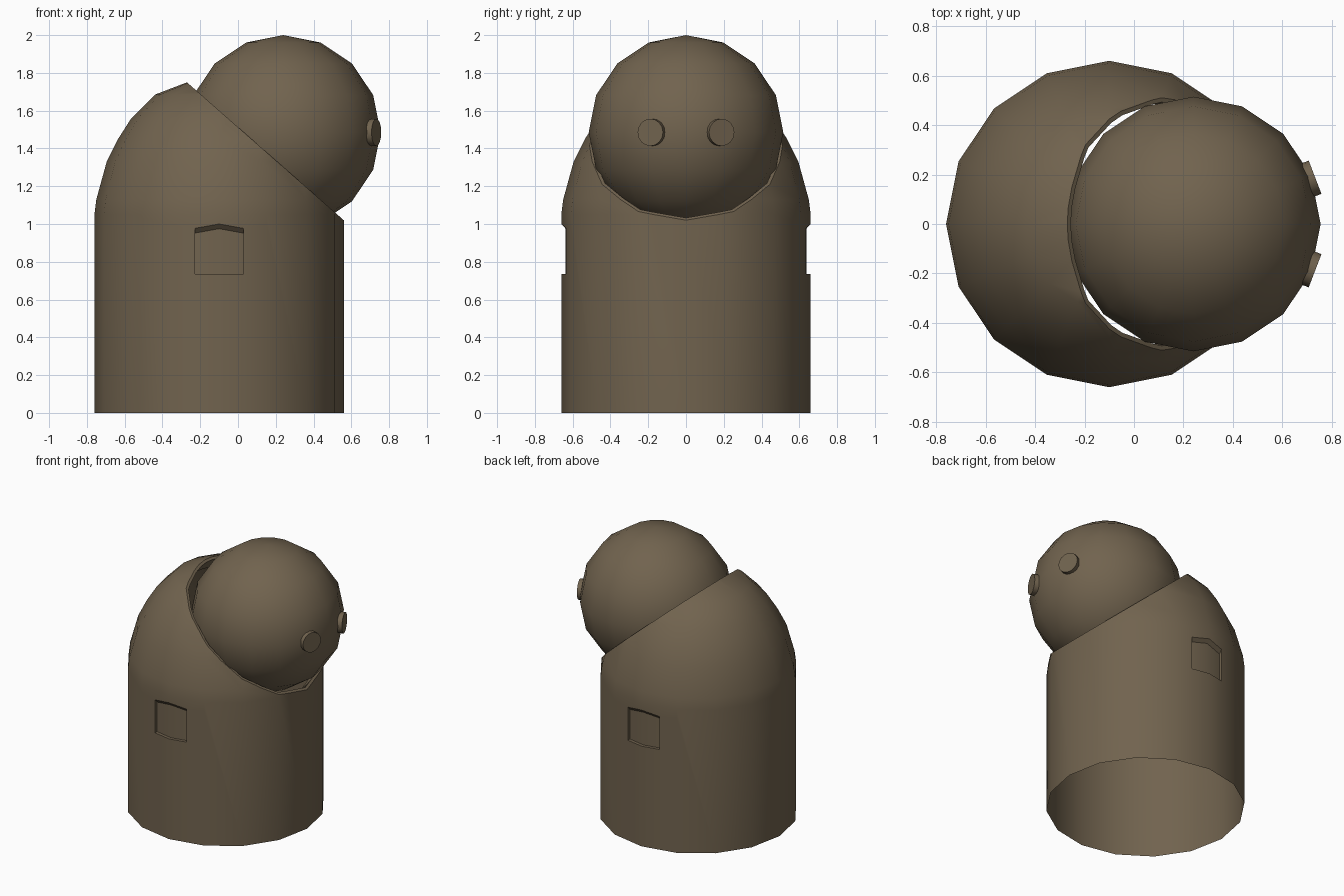
import bpy, bmesh, math
from mathutils import Vector, Matrix

if "Cube" in bpy.data.objects:
    bpy.data.objects.remove(bpy.data.objects["Cube"])

clay = bpy.data.materials.new("brown_clay")
clay.diffuse_color = (0.165, 0.125, 0.077, 1)
clay.use_nodes = True
clay.node_tree.nodes["Principled BSDF"].inputs["Base Color"].default_value = clay.diffuse_color


def finish(bm, name):
    mesh = bpy.data.meshes.new(name)
    bm.to_mesh(mesh)
    bm.free()
    ob = bpy.data.objects.new(name, mesh)
    bpy.context.collection.objects.link(ob)
    mesh.materials.append(clay)
    bpy.ops.object.select_all(action='DESELECT')
    ob.select_set(True)
    bpy.context.view_layer.objects.active = ob
    bpy.ops.object.shade_smooth_by_angle(angle=math.radians(35))
    return ob


# Hooded body: 16-sided lathe, open underneath
SIDES, CX = 16, -0.10
profile = [(.66, 0), (.66, 1.05), (.65, 1.13), (.595, 1.33), (.535, 1.45),
           (.465, 1.56), (.34, 1.685), (.17, 1.75), (.02, 1.775)]
bm = bmesh.new()
rings = [[bm.verts.new((CX + r * math.cos(2 * math.pi * i / SIDES),
                        r * math.sin(2 * math.pi * i / SIDES), z))
          for i in range(SIDES)] for r, z in profile]
for a, b in zip(rings, rings[1:]):
    for i in range(SIDES):
        j = (i + 1) % SIDES
        bm.faces.new((a[i], a[j], b[j], b[i]))

# Slanted opening for the head
normal = Vector((0.73, 0, 0.83)).normalized()
bmesh.ops.bisect_plane(bm, geom=bm.verts[:] + bm.edges[:] + bm.faces[:],
                       plane_co=(0.56, 0, 1.02), plane_no=normal, clear_outer=True)

# Opening lip and inner wall
rim = [e for e in bm.edges if e.is_boundary and min(v.co.z for v in e.verts) > 0.5]
middle = Vector((0.145, 0, 1.385))
for scale, depth in ((0.965, 0), (1.0, 0.12)):
    new = bmesh.ops.extrude_edge_only(bm, edges=rim)["geom"]
    for v in (g for g in new if isinstance(g, bmesh.types.BMVert)):
        v.co = middle + (v.co - middle) * scale - normal * depth
    rim = [g for g in new if isinstance(g, bmesh.types.BMEdge) and g.is_boundary]

# Recessed pocket on each side
for side in (-1, 1):
    for co, no in (((-.228, 0, 0), (1, 0, 0)), ((.028, 0, 0), (1, 0, 0)),
                   ((0, 0, .735), (0, 0, 1)), ((0, 0, .99), (0, 0, 1))):
        faces = [f for f in bm.faces if f.calc_center_median().y * side > 0.6
                 and f.calc_center_median().z < 1.04
                 and abs(f.calc_center_median().x - CX) < 0.2]
        edges = list({e for f in faces for e in f.edges})
        verts = list({v for f in faces for v in f.verts})
        bmesh.ops.bisect_plane(bm, geom=verts + edges + faces, plane_co=co, plane_no=no)
    pocket = []
    for f in bm.faces:
        c = f.calc_center_median()
        if c.y * side > 0.6 and .735 < c.z < .99 and -.228 < c.x < .028:
            pocket.append(f)
    for v in {v for f in pocket for v in f.verts}:
        if v.co.z > 0.95:
            v.co.z = 1.0 if abs(v.co.x - CX) < 0.02 else 0.977
    new = bmesh.ops.extrude_face_region(bm, geom=pocket)["geom"]
    for v in (g for g in new if isinstance(g, bmesh.types.BMVert)):
        v.co.y -= side * 0.023
        if v.co.z > 0.95:
            v.co.z -= 0.025
    bmesh.ops.delete(bm, geom=[f for f in pocket if f.is_valid], context='FACES')
bmesh.ops.recalc_face_normals(bm, faces=bm.faces[:])
finish(bm, "hooded_body")

# Head
HEAD = Vector((0.24, 0, 1.485))
bm = bmesh.new()
bmesh.ops.create_uvsphere(bm, u_segments=16, v_segments=8, radius=0.515,
                          matrix=Matrix.Translation(HEAD))
finish(bm, "head")

# Eyes: short discs pressed into the head
for side, name in ((-1, "right_eye"), (1, "left_eye")):
    out = Vector((math.cos(math.radians(21)), side * math.sin(math.radians(21)), 0))
    place = Matrix.Translation(HEAD + out * 0.5) @ out.to_track_quat('Z', 'Y').to_matrix().to_4x4()
    bm = bmesh.new()
    bmesh.ops.create_cone(bm, cap_ends=True, segments=16, radius1=0.072,
                          radius2=0.072, depth=0.055, matrix=place)
    finish(bm, name)
